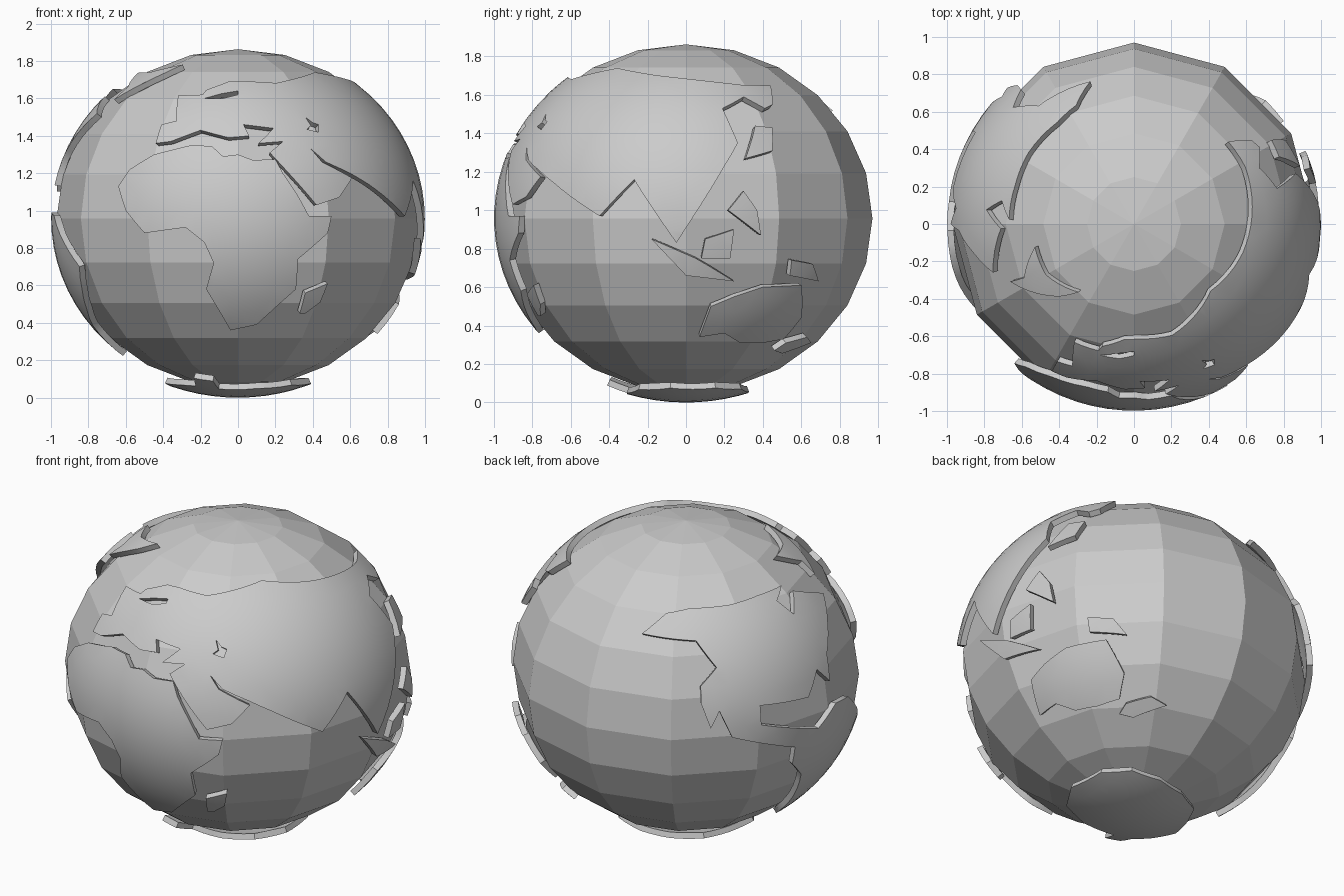
import bpy, bmesh
from math import sin, cos, asin, sqrt, radians, degrees, ceil
from mathutils import Vector, geometry

if "Cube" in bpy.data.objects:
    bpy.data.objects.remove(bpy.data.objects["Cube"])

RX, RZ, CZ = 0.97, 0.905, 0.958      # globe radii and centre height
LIFT, THICK = 1.03, 0.036            # land plate outer scale and thickness


def seen(points, lon0):
    """Turn side-view positions into longitude / latitude (lon0 = view direction)."""
    out = []
    for a, z in points:
        s = max(-1, min(1, (z - CZ) / (RZ * LIFT)))
        q = max(-1, min(1, a / (RX * LIFT * sqrt(1 - s * s))))
        out.append((lon0 + degrees(asin(q)), degrees(asin(s))))
    return out


def front(*p):
    return seen(p, 0)


def right(*p):
    return seen(p, 90)


def on_globe(p):
    lo, la = radians(p[0]), radians(p[1])
    return Vector((cos(la) * sin(lo), -cos(la) * cos(lo), sin(la)))


def on_south_pole(p):
    return Vector((p[0], p[1], -sqrt(max(0, 1 - p[0] ** 2 - p[1] ** 2))))


def inside(p, poly):
    hit = False
    for (x1, y1), (x2, y2) in zip(poly, poly[1:] + poly[:1]):
        if (y1 > p[1]) != (y2 > p[1]) and p[0] < (x2 - x1) * (p[1] - y1) / (y2 - y1) + x1:
            hit = not hit
    return hit


def plate(name, outline, holes=(), step=5.0, to3d=on_globe, lift=LIFT):
    """Curved slab of land following the globe."""
    verts, edges = [], []
    for loop in [outline, *holes]:
        first = len(verts)
        for a, b in zip(loop, loop[1:] + loop[:1]):
            a, b = Vector(a), Vector(b)
            n = max(1, ceil((b - a).length / step))
            verts += [a.lerp(b, i / n) for i in range(n)]
        n = len(verts) - first
        edges += [(first + i, first + (i + 1) % n) for i in range(n)]
    rim = list(verts)
    xs, ys = [p[0] for p in outline], [p[1] for p in outline]

    def land(p):
        return inside(p, outline) and not any(inside(p, h) for h in holes)

    for i in range(int((max(xs) - min(xs)) / step) + 1):
        for j in range(int((max(ys) - min(ys)) / step) + 1):
            p = Vector((min(xs) + (i + .5) * step, min(ys) + (j + .5) * step))
            if land(p) and min((p - r).length for r in rim) > step * .4:
                verts.append(p)
    pts, _, tris, *_ = geometry.delaunay_2d_cdt(verts, edges, [], 0, 1e-5)
    tris = [t for t in tris if land(sum((pts[k] for k in t), Vector((0, 0))) / 3)]

    bm = bmesh.new()
    size = Vector((RX, RX, RZ))
    layers = []
    for f in (lift, lift - THICK):
        layers.append([bm.verts.new(to3d(p) * size * f + Vector((0, 0, CZ))) for p in pts])
    top, low = layers
    count = {}
    for t in tris:
        bm.faces.new([top[k] for k in t])
        bm.faces.new([low[k] for k in reversed(t)])
        for a, b in zip(t, list(t[1:]) + [t[0]]):
            count.setdefault((min(a, b), max(a, b)), []).append((a, b))
    for uses in count.values():
        if len(uses) == 1:
            a, b = uses[0]
            bm.faces.new((top[b], top[a], low[a], low[b]))
    bmesh.ops.delete(bm, geom=[v for v in bm.verts if not v.link_faces], context='VERTS')
    bmesh.ops.recalc_face_normals(bm, faces=bm.faces[:])
    obj = finish(name, bm)
    bpy.ops.object.select_all(action='DESELECT')
    obj.select_set(True)
    bpy.context.view_layer.objects.active = obj
    bpy.ops.object.shade_smooth_by_angle(angle=radians(35))


def finish(name, bm):
    me = bpy.data.meshes.new(name)
    bm.to_mesh(me)
    bm.free()
    obj = bpy.data.objects.new(name, me)
    bpy.context.collection.objects.link(obj)
    return obj


# Low-poly ocean ball, slightly flattened
bm = bmesh.new()
bmesh.ops.create_uvsphere(bm, u_segments=12, v_segments=12, radius=1)
bmesh.ops.scale(bm, vec=(RX, RX, RZ), verts=bm.verts)
bmesh.ops.translate(bm, vec=(0, 0, CZ), verts=bm.verts)
finish("ocean_ball", bm)

# Africa and its island
plate("africa", front(
    (-.64, 1.13), (-.58, 1.22), (-.45, 1.3), (-.25, 1.35), (-.14, 1.345), (-.08, 1.29),
    (0, 1.3), (.08, 1.27), (.2, 1.275), (.24, 1.2), (.32, 1.08), (.38, .97), (.5, .97),
    (.48, .88), (.32, .74), (.31, .58), (.22, .5), (.1, .39), (-.04, .36), (-.17, .58),
    (-.13, .72), (-.18, .83), (-.28, .91), (-.5, .88), (-.6, 1.0)))
plate("madagascar", front((.33, .45), (.36, .56), (.48, .61), (.44, .51), (.36, .45)))

# Eurasia: south coast from the front, east coast from the right, then the north coast
south = front(
    (-.44, 1.36), (-.36, 1.37), (-.2, 1.43), (-.05, 1.39), (.06, 1.4), (.03, 1.46),
    (.19, 1.44), (.11, 1.36), (.24, 1.37), (.17, 1.31), (.42, 1.03), (.54, 1.07),
    (.61, 1.175), (.45, 1.26), (.39, 1.33), (.47, 1.26), (.6, 1.2), (.7, 1.14))
east = right((-.45, .97), (-.27, 1.16), (-.05, .83), (.2, 1.23), (.27, 1.35), (.19, 1.53),
             (.3, 1.59), (.41, 1.53), (.45, 1.55), (.44, 1.65))
north = [(117, 48), (75, 53), (49, 57), (19, 51), (3, 52)]
west = front((-.05, 1.69), (-.17, 1.645), (-.19, 1.62), (-.32, 1.615), (-.33, 1.48), (-.41, 1.46))
baltic = front((-.18, 1.6), (-.08, 1.6), (0, 1.62), (0, 1.64), (-.09, 1.625))
caspian = front((.36, 1.5), (.4, 1.47), (.43, 1.46), (.43, 1.42), (.37, 1.435), (.39, 1.455))
plate("eurasia", south + east + north + west, holes=(baltic, caspian))

# Islands and Australia on the right side
for name, pts in {
    "japan": ((.31, 1.27), (.36, 1.44), (.45, 1.43), (.45, 1.31)),
    "philippines": ((.22, 1.0), (.3, 1.1), (.37, 1.0), (.39, .87)),
    "borneo": ((.08, .75), (.1, .85), (.25, .9), (.23, .75)),
    "sumatra": ((-.18, .85), (.05, .75), (.25, .63), (0, .66)),
    "new_guinea": ((.54, .66), (.55, .74), (.66, .72), (.69, .63)),
    "new_zealand": ((.46, .27), (.52, .31), (.63, .34), (.65, .31), (.5, .255)),
    "australia": ((.07, .34), (.13, .5), (.25, .55), (.4, .6), (.6, .61), (.6, .44),
                  (.51, .33), (.4, .31), (.28, .31), (.2, .36)),
}.items():
    plate(name, right(*pts))

# The Americas and Greenland, in longitude / latitude
plate("north_america", [
    (-163, 37), (-141, 35.5), (-134, 26), (-140, 20), (-140, 14), (-137, 5), (-134, 11),
    (-130, 1), (-107, -8), (-97, -4), (-120, 4), (-120, 11), (-101, 9), (-95, 17),
    (-90, 11), (-88, 20), (-80, 29), (-71, 37), (-88, 44.5), (-95.5, 37.5), (-100, 44),
    (-92, 48), (-108, 48), (-124, 47), (-143, 47), (-154, 45)])
plate("south_america", [
    (-107, -8), (-97, -4), (-88, 2), (-80, 1), (-70, -8), (-62, -16), (-66, -24),
    (-72, -32), (-80, -38), (-85, -46), (-90, -52), (-96, -46), (-98, -35), (-101, -22),
    (-107, -15)])
plate("greenland", [(-77, 57), (-60, 57), (-39, 62), (-46, 56), (-65, 43), (-64, 49)])

# Polar cap of land underneath
plate("antarctica", [
    (.38, -.08), (.36, .15), (.25, .28), (.08, .32), (-.1, .29), (-.26, .2), (-.33, .05),
    (-.38, -.1), (-.3, -.22), (-.22, -.28), (-.23, -.39), (-.13, -.4), (-.1, -.29),
    (.1, -.3), (.28, -.24)], step=.07, to3d=on_south_pole, lift=CZ / RZ)
